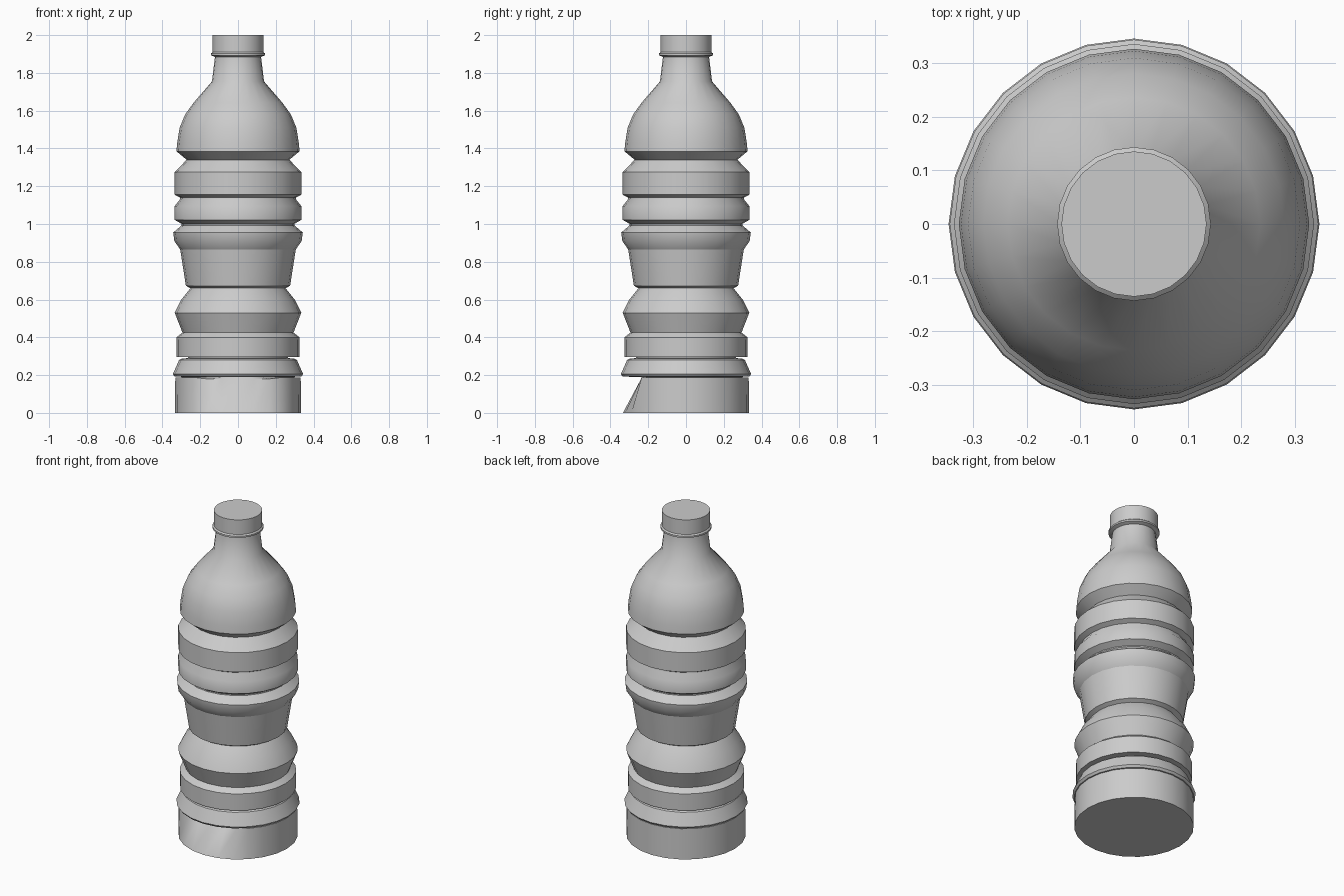
import bpy, bmesh, math

if "Cube" in bpy.data.objects:
    bpy.data.objects.remove(bpy.data.objects["Cube"])

SIDES = 24


def lathe(name, profile, cap_start=False, cap_end=False, tweak=None):
    """Spin (radius, z) points around z; tweak may move individual vertices."""
    bm = bmesh.new()
    rings = []
    for index, (r, z) in enumerate(profile):
        ring = []
        for i in range(SIDES):
            a = math.tau * i / SIDES
            co = (r * math.cos(a), r * math.sin(a), z)
            ring.append(bm.verts.new(tweak(index, co) if tweak else co))
        rings.append(ring)
    for low, high in zip(rings, rings[1:]):
        for i in range(SIDES):
            j = (i + 1) % SIDES
            bm.faces.new((low[i], low[j], high[j], high[i]))
    if cap_start:
        bm.faces.new(rings[0][::-1])
    if cap_end:
        bm.faces.new(rings[-1])
    mesh = bpy.data.meshes.new(name)
    bm.to_mesh(mesh)
    bm.free()
    obj = bpy.data.objects.new(name, mesh)
    bpy.context.collection.objects.link(obj)
    bpy.ops.object.select_all(action='DESELECT')
    obj.select_set(True)
    bpy.context.view_layer.objects.active = obj
    bpy.ops.object.shade_smooth_by_angle(angle=math.radians(40))
    return obj


# Base: the upper rim is pushed in flat at the front
def flatten_front(index, co):
    x, y, z = co
    if index == 1 and y < -0.238:
        return (x, -0.238, z - 0.008)
    return co


lathe("base", [(0.334, 0), (0.332, 0.188), (0.235, 0.19)],
      cap_start=True, tweak=flatten_front)

# Lower body: overhanging ring, narrow groove, band and bulge
lower = [(0.235, 0.19), (0.335, 0.192), (0.345, 0.205), (0.312, 0.28),
         (0.295, 0.288), (0.265, 0.29), (0.265, 0.296), (0.325, 0.297),
         (0.326, 0.40), (0.294, 0.425), (0.335, 0.53), (0.30, 0.60),
         (0.252, 0.66)]
lathe("lower_body", lower)

# Waist: flaring grip band
waist = [(0.252, 0.66), (0.276, 0.673), (0.306, 0.865)]
lathe("waist", waist)

# Upper body: ribs and grooves
ribs = [(0.306, 0.865), (0.337, 0.91), (0.343, 0.955), (0.298, 0.993),
        (0.298, 1.0), (0.335, 1.022), (0.335, 1.095), (0.306, 1.132),
        (0.306, 1.14), (0.335, 1.155), (0.335, 1.275), (0.272, 1.34),
        (0.326, 1.385)]
lathe("upper_ribs", ribs)

# Shoulder and neck
shoulder = [(0.326, 1.385), (0.322, 1.43), (0.309, 1.51), (0.28, 1.58),
            (0.235, 1.642), (0.138, 1.755), (0.122, 1.885)]
lathe("shoulder", shoulder)

# Collar ring and cap
collar = [(0.122, 1.885), (0.143, 1.893), (0.143, 1.903), (0.135, 1.91)]
lathe("collar", collar)
lathe("cap", [(0.135, 1.91), (0.135, 2.0)], cap_end=True)
